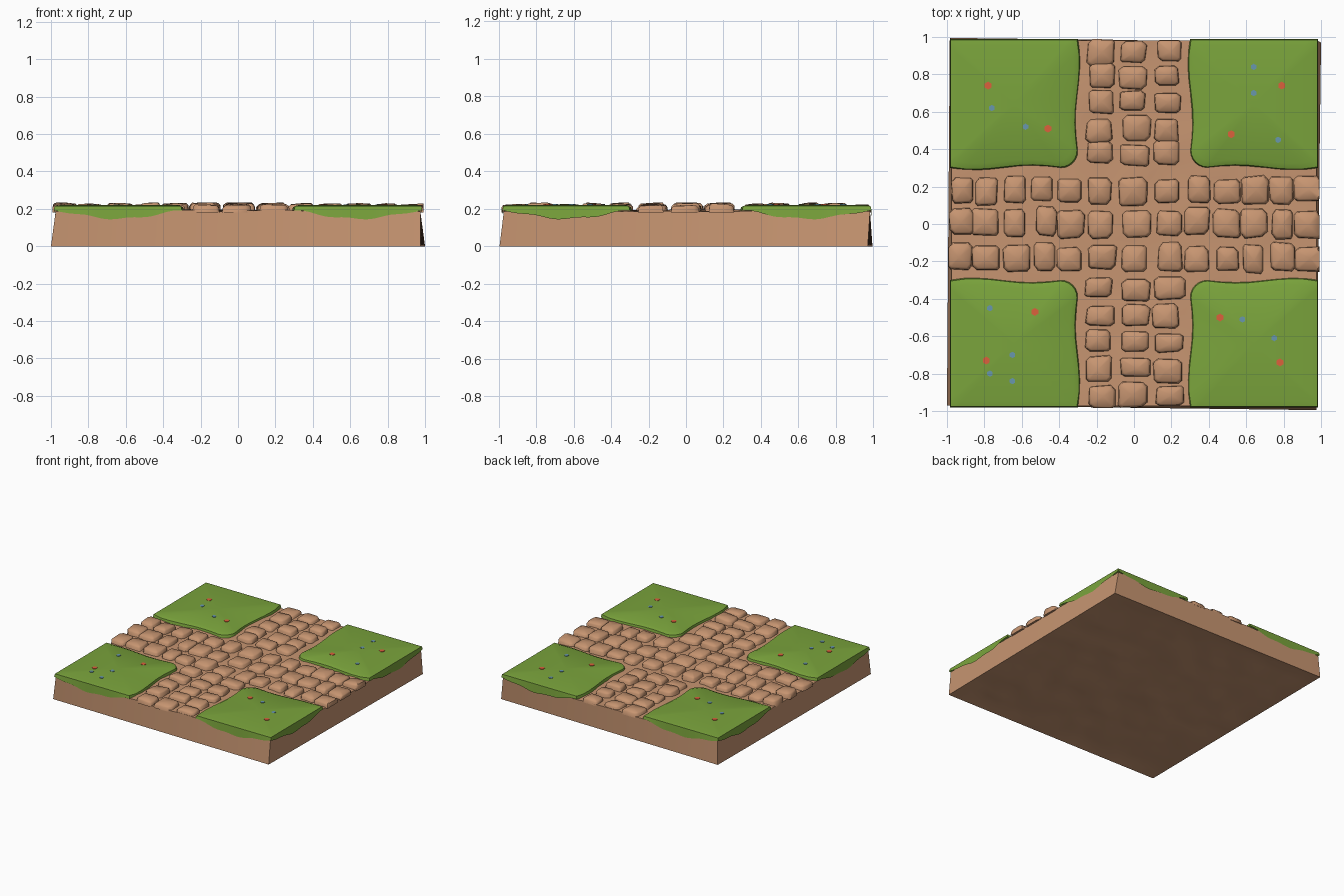
import bpy, bmesh, math, random
from mathutils import Vector

if "Cube" in bpy.data.objects:
    bpy.data.objects.remove(bpy.data.objects["Cube"])

random.seed(7)
R = random.uniform


def material(name, rgb):
    m = bpy.data.materials.new(name)
    m.diffuse_color = (*rgb, 1)
    m.use_nodes = True
    m.node_tree.nodes["Principled BSDF"].inputs["Base Color"].default_value = m.diffuse_color
    return m


BROWN = material("earth brown", (0.57, 0.30, 0.165))
GREEN = material("grass green", (0.195, 0.37, 0.045))
RED = material("flower red", (0.72, 0.12, 0.045))
BLUE = material("flower blue", (0.14, 0.31, 0.42))


def finish(bm, name, mat, angle):
    bmesh.ops.recalc_face_normals(bm, faces=bm.faces[:])
    me = bpy.data.meshes.new(name)
    bm.to_mesh(me)
    bm.free()
    me.materials.append(mat)
    me.polygons.foreach_set("use_smooth", [True] * len(me.polygons))
    me.set_sharp_from_angle(angle=math.radians(angle))
    ob = bpy.data.objects.new(name, me)
    bpy.context.collection.objects.link(ob)
    return ob


def rings_to_faces(bm, rings):
    for a, b in zip(rings, rings[1:]):
        for i in range(len(a)):
            j = (i + 1) % len(a)
            bm.faces.new((a[i], a[j], b[j], b[i]))


# Earth slab: uneven top and underside, slightly skewed footprint
N = 24
TOP = [Vector(p) for p in ((-.975, -.972), (.975, -.972), (.975, .982), (-.975, .982))]
FOOT = [Vector(p) for p in ((-1, -.97), (.975, -.995), (1, .97), (-.985, .995))]


def bilinear(q, u, v):
    return q[0].lerp(q[1], u).lerp(q[3].lerp(q[2], u), v)


def sheet(bm, quad, height):
    grid = []
    for i in range(N + 1):
        row = []
        for j in range(N + 1):
            p = bilinear(quad, i / N, j / N)
            row.append(bm.verts.new((p.x, p.y, height(p, i % N == 0 or j % N == 0))))
        grid.append(row)
    for i in range(N):
        for j in range(N):
            bm.faces.new((grid[i][j], grid[i + 1][j], grid[i + 1][j + 1], grid[i][j + 1]))
    return ([grid[i][0] for i in range(N)] + [grid[N][j] for j in range(N)]
            + [grid[i][N] for i in range(N, 0, -1)] + [grid[0][j] for j in range(N, 0, -1)])


def top_height(p, edge):
    return .188 + R(-.004, .008) if min(abs(p.x), abs(p.y)) < .34 else .186


def foot_height(p, edge):
    return 0 if edge else R(0, .018)


bm = bmesh.new()
rings_to_faces(bm, [sheet(bm, TOP, top_height), sheet(bm, FOOT, foot_height)])
finish(bm, "earth_slab", BROWN, 40)

# Grass pads: rounded inner corner, wavy skirt hanging over the outer walls
def skirt(t):
    return .192 - .045 * math.sin(math.pi * t) ** 1.3 + .005 * math.sin(t * 19)


def grass_pad(sx, sy, name):
    ox, oy, inn, r, n = .985, (.99 if sy > 0 else .98), .30, .09, 16
    pts = []                                            # (x, y, lower z)
    for k in range(7):                                  # rounded inner corner
        a = math.pi * (1.5 - k / 12)
        pts.append((inn + r + r * math.cos(a), inn + r + r * math.sin(a), .186))
    pts.reverse()
    for k in range(1, 8):                               # inner edge along x
        t = k / 8
        pts.append((inn + r + (ox - inn - r) * t, inn + .012 * math.sin(t * 6), .186))
    for k in range(n):                                  # outer side edge
        t = k / n
        pts.append((ox, inn + (oy - inn) * t, skirt(t)))
    for k in range(n, -1, -1):                          # outer front or back edge
        t = k / n
        pts.append((inn + (ox - inn) * t, oy, skirt(t)))
    for k in range(7, 0, -1):                           # inner edge along y
        t = k / 8
        pts.append((inn + .012 * math.sin(t * 6), inn + r + (oy - inn - r) * t, .186))
    bm = bmesh.new()
    c = Vector(((inn + ox) / 2, (inn + oy) / 2))
    rings = []
    for s, z in ((1, None), (.985, .208), (.90, .220)):
        ring = []
        for x, y, low in pts:
            outer = x > ox - .001 or y > oy - .001
            zz = low if z is None else z + (.007 if outer and z < .215 else 0)
            ring.append(bm.verts.new(((c.x + (x - c.x) * s) * sx,
                                      (c.y + (y - c.y) * s) * sy, zz)))
        rings.append(ring)
    rings_to_faces(bm, rings)
    mid = bm.verts.new((c.x * sx, c.y * sy, .222))
    last = rings[-1]
    for i in range(len(last)):
        bm.faces.new((last[i], last[(i + 1) % len(last)], mid))
    bmesh.ops.recalc_face_normals(bm, faces=bm.faces[:])
    if mid.normal.z < 0 or mid.link_faces[0].normal.z < 0:
        bmesh.ops.reverse_faces(bm, faces=bm.faces[:])
    me_ob = finish_open(bm, name)
    return me_ob


def finish_open(bm, name):
    me = bpy.data.meshes.new(name)
    bm.to_mesh(me)
    bm.free()
    me.materials.append(GREEN)
    me.polygons.foreach_set("use_smooth", [True] * len(me.polygons))
    me.set_sharp_from_angle(angle=math.radians(50))
    ob = bpy.data.objects.new(name, me)
    bpy.context.collection.objects.link(ob)
    return ob


for sx, sy, label in ((-1, -1, "front_left"), (1, -1, "front_right"),
                      (-1, 1, "back_left"), (1, 1, "back_right")):
    grass_pad(sx, sy, "grass_" + label)


# Cobblestones: lumpy rounded blocks laid three abreast in both paths
def stone(bm, x, y, w, d):
    top = R(.217, .231)
    tilt_x, tilt_y = R(-.06, .06), R(-.06, .06)
    shape = []
    for cx, cy in ((1, 1), (-1, 1), (-1, -1), (1, -1)):
        px, py = cx * w / 2 * R(.88, 1.04), cy * d / 2 * R(.88, 1.04)
        k = R(.62, .85)
        pair = [(px, py * k), (px * k, py)]
        shape += pair if cx * cy > 0 else pair[::-1]
    rings = []
    for s, z in ((1.06, .18), (1, top - .012), (.84, top - .001)):
        ring = []
        for px, py in shape:
            lean = (px * tilt_x + py * tilt_y) if z > .19 else 0
            vx = max(-.992, min(.992, x + px * s))
            vy = max(-.985, min(.988, y + py * s))
            ring.append(bm.verts.new((vx, vy, z + lean)))
        rings.append(ring)
    rings_to_faces(bm, rings)
    tip = bm.verts.new((x + R(-.01, .01), y + R(-.01, .01), top + .003))
    last = rings[-1]
    for i in range(8):
        bm.faces.new((last[i], last[(i + 1) % 8], tip))
    bm.faces.new(rings[0][::-1])


bm = bmesh.new()
LANES = (-.18, .005, .18)
ALONG = (-.925, -.79, -.635, -.48, -.345, -.18, .005, .18, .345, .49, .64, .79, .925)
ROWS = (-.925, -.775, -.63, -.485, -.345, .375, .505, .655, .795, .92)
for lane in LANES:
    for a in ALONG:                                     # path along x
        stone(bm, a + R(-.012, .012), lane + R(-.012, .012), R(.11, .15), R(.125, .16))
    for a in ROWS:                                      # path along y
        stone(bm, lane + R(-.014, .014), a + R(-.012, .012), R(.125, .16), R(.10, .14))
finish(bm, "cobblestones", BROWN, 48)


# Flowers: small flat spots on the grass
def flowers(name, mat, spots, size):
    bm = bmesh.new()
    for x, y in spots:
        geo = bmesh.ops.create_cone(bm, cap_ends=True, segments=6, radius1=size,
                                    radius2=size, depth=.006)
        bmesh.ops.translate(bm, verts=geo["verts"], vec=(x, y, .2215))
    finish(bm, name, mat, 30)


flowers("red_flowers", RED, ((-.78, .74), (-.46, .51), (.79, .74), (.52, .48), (-.79, -.73),
                             (-.53, -.47), (.46, -.50), (.78, -.74)), .021)
flowers("blue_flowers", BLUE, ((-.76, .62), (-.58, .52), (.64, .84), (.64, .70), (.77, .45),
                               (-.77, -.45), (-.65, -.70), (-.65, -.84), (-.77, -.80),
                               (.58, -.51), (.75, -.61)), .017)
